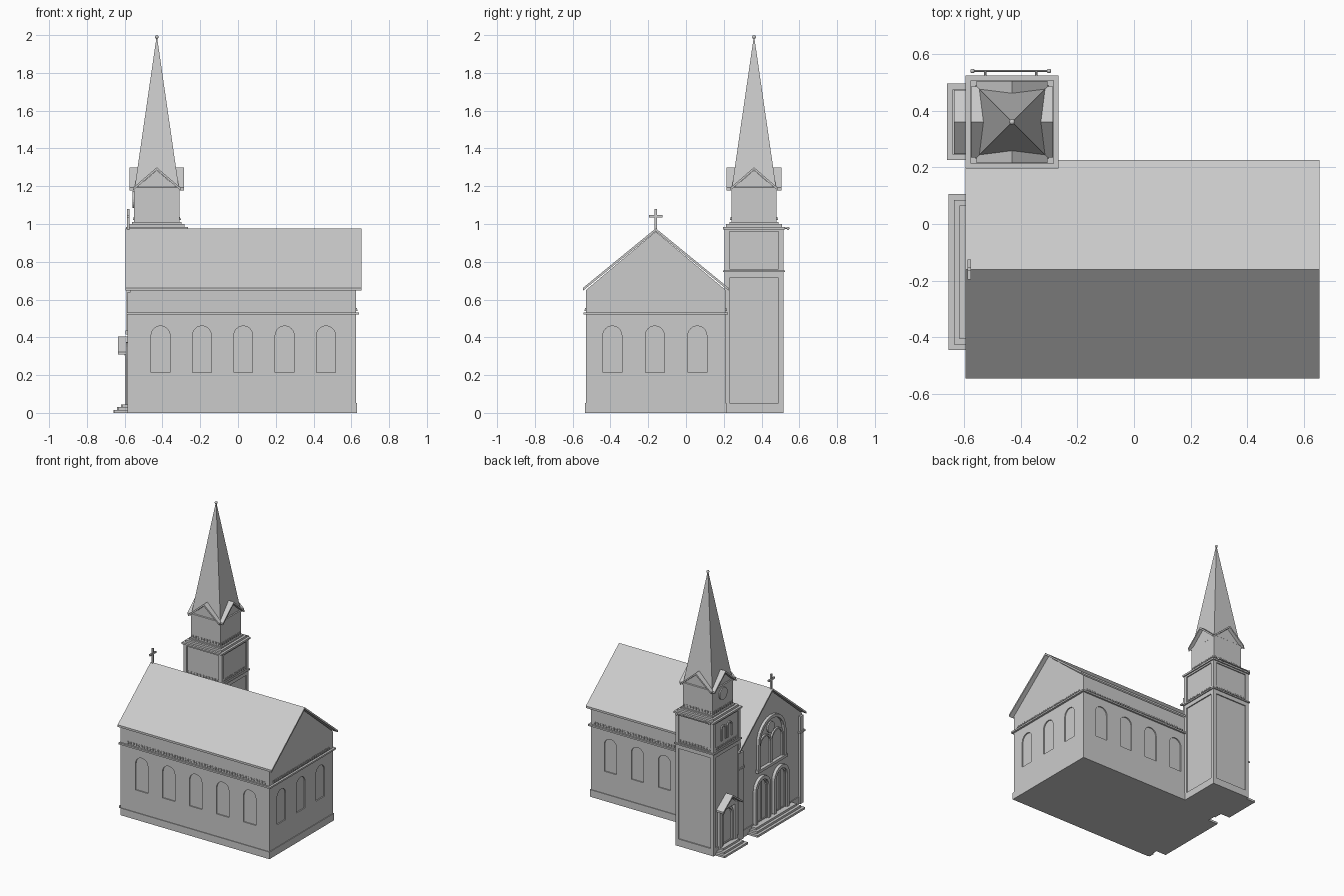
import bpy, bmesh, math
from mathutils import Vector, Matrix

old = bpy.data.objects.get("Cube")
if old:
    bpy.data.objects.remove(old)

stone = bpy.data.materials.new("pale_grey")
stone.use_nodes = True
GREY = (0.6, 0.6, 0.6, 1)
stone.diffuse_color = GREY
stone.node_tree.nodes["Principled BSDF"].inputs["Base Color"].default_value = GREY

X0, X1, Y0, Y1 = -0.57, 0.625, -0.53, 0.21     # nave walls
RIDGE, TX, TY, TW = -0.16, -0.43, 0.36, 0.155   # ridge y, tower centre and half width

# Each wall maps (along, height, outward depth) to space
WALLS = {
    "front": lambda p: lambda u, z, d: (u, p - d, z),
    "back": lambda p: lambda u, z, d: (u, p + d, z),
    "right": lambda p: lambda u, z, d: (p + d, u, z),
    "left": lambda p: lambda u, z, d: (p - d, u, z),
}


def finish(name, bm):
    bmesh.ops.recalc_face_normals(bm, faces=bm.faces)
    mesh = bpy.data.meshes.new(name)
    bm.to_mesh(mesh)
    bm.free()
    mesh.materials.append(stone)
    ob = bpy.data.objects.new(name, mesh)
    bpy.context.collection.objects.link(ob)
    return ob


def add_box(bm, x0, x1, y0, y1, z0, z1):
    size = Matrix.Diagonal((x1 - x0, y1 - y0, z1 - z0, 1))
    mid = Matrix.Translation(((x0 + x1) / 2, (y0 + y1) / 2, (z0 + z1) / 2))
    bmesh.ops.create_cube(bm, size=1, matrix=mid @ size)


def boxes(name, items):
    bm = bmesh.new()
    for b in items:
        add_box(bm, *b)
    return finish(name, bm)


def square(name, half, z0, z1):
    return boxes(name, [(TX - half, TX + half, TY - half, TY + half, z0, z1)])


def add_prism(bm, pts, wall, d0, d1):
    a = [bm.verts.new(wall(u, z, d0)) for u, z in pts]
    b = [bm.verts.new(wall(u, z, d1)) for u, z in pts]
    bm.faces.new(a)
    bm.faces.new(b[::-1])
    for i in range(len(a)):
        j = (i + 1) % len(a)
        bm.faces.new((a[i], a[j], b[j], b[i]))


def prism(name, pts, wall, d0, d1):
    bm = bmesh.new()
    add_prism(bm, pts, wall, d0, d1)
    return finish(name, bm)


def arch(c, w, z0, z1, n=12):
    r = w / 2
    curve = [(c + r * math.cos(math.pi * i / n), z1 - r + r * math.sin(math.pi * i / n))
             for i in range(n + 1)]
    return [(c + r, z0)] + curve + [(c - r, z0)]


def arch_frame(name, c, w, z0, z1, t, wall, depth):
    # Arched band open at the foot
    outer, inner = arch(c, w, z0, z1), arch(c, w - 2 * t, z0, z1 - t)
    return prism(name, outer + inner[::-1], wall, -0.002, depth)


def chevron(c, half, z0, z1, t):
    return [(c - half, z0), (c, z1), (c + half, z0), (c + half, z0 - t), (c, z1 - t), (c - half, z0 - t)]


def ball(name, pos, r):
    bm = bmesh.new()
    bmesh.ops.create_uvsphere(bm, u_segments=12, v_segments=8, radius=r, matrix=Matrix.Translation(pos))
    for f in bm.faces:
        f.smooth = True
    return finish(name, bm)


def rod(name, a, b, r):
    a, b = Vector(a), Vector(b)
    bm = bmesh.new()
    turn = (b - a).to_track_quat('Z', 'Y').to_matrix().to_4x4()
    bmesh.ops.create_cone(bm, cap_ends=True, segments=10, radius1=r, radius2=r, depth=(b - a).length,
                          matrix=Matrix.Translation((a + b) / 2) @ turn)
    return finish(name, bm)


def dentils(name, start, end, z, wall, step=0.022):
    bm = bmesh.new()
    n = int((end - start) / step)
    for i in range(n + 1):
        u = start + (end - start) * i / n
        for k in (-1, 1):
            add_prism(bm, [(u - 0.005, z), (u + 0.005, z), (u + 0.005, z + 0.012 + 0.004 * k),
                           (u - 0.005, z + 0.012 + 0.004 * k)], wall, -0.002, 0.004 if k > 0 else 0.007)
    return finish(name, bm)


front, back = WALLS["front"](Y0), WALLS["back"](Y1)
right, left = WALLS["right"](X1), WALLS["left"](X0)

# Nave walls with shallow arched window recesses
nave = prism("nave_walls", [(Y0, 0), (Y1, 0), (Y1, 0.65), (RIDGE, 0.96), (Y0, 0.65)], right, X0 - X1, 0)
bm = bmesh.new()
for i in range(5):
    x = -0.41 + 0.219 * i
    add_prism(bm, arch(x, 0.1, 0.215, 0.46), front, -0.008, 0.05)
    if i > 0:
        add_prism(bm, arch(x, 0.1, 0.215, 0.46), back, -0.008, 0.05)
for y in (-0.39, -0.165, 0.06):
    add_prism(bm, arch(y, 0.1, 0.215, 0.46), right, -0.008, 0.05)
cutter = finish("window_cutter", bm)
cutter.hide_render = True
cutter.display_type = 'WIRE'
cut = nave.modifiers.new("windows", 'BOOLEAN')
cut.operation, cut.object, cut.solver = 'DIFFERENCE', cutter, 'EXACT'

# Roof, plinth, cornice and dentils
prism("nave_roof", chevron(RIDGE, 0.385, 0.662, 0.977, 0.015), WALLS["right"](0), -0.595, 0.655)
boxes("nave_plinth", [(X0 - 0.005, X1 + 0.005, Y0 - 0.005, Y1 + 0.005, 0, 0.052)])
boxes("nave_cornice", [
    (-0.59, 0.64, Y0 - 0.013, Y0 + 0.01, 0.52, 0.532),
    (-0.59, 0.64, Y1 - 0.01, Y1 + 0.013, 0.52, 0.532),
    (X1 - 0.01, 0.64, Y0 - 0.013, Y1 + 0.013, 0.52, 0.532)])
boxes("facade_pilasters", [(X0 - 0.014, X0 + 0.01, y, y + 0.04, 0, 0.64) for y in (Y0, 0.165)])
boxes("pilaster_caps", [(X0 - 0.02, X0, y - 0.008, y + 0.048, 0.52, 0.532) for y in (Y0, 0.165)])
dentils("front_dentils", -0.52, 0.59, 0.54, front)
dentils("back_dentils", -0.25, 0.59, 0.54, back)
dentils("right_dentils", -0.48, 0.16, 0.54, right)

# Great facade window with tracery
arch_frame("great_window_frame", RIDGE, 0.32, 0.43, 0.78, 0.022, left, 0.02)
boxes("great_window_sill", [(X0 - 0.025, X0, RIDGE - 0.17, RIDGE + 0.17, 0.415, 0.435)])
for s in (-1, 1):
    arch_frame("great_window_lancet", RIDGE + s * 0.069, 0.138, 0.43, 0.66, 0.012, left, 0.012)
    # Twin doors
    y = RIDGE + s * 0.108
    arch_frame("door_frame", y, 0.175, 0.045, 0.375, 0.025, left, 0.022)
    arch_frame("door_inner_frame", y, 0.125, 0.045, 0.35, 0.01, left, 0.01)
    boxes("door_mullion", [(X0 - 0.008, X0, y - 0.004, y + 0.004, 0.045, 0.34)])
ring = [(RIDGE + 0.04 * math.cos(a), 0.69 + 0.04 * math.sin(a))
        for a in (math.tau * i / 16 for i in range(16))]
prism("great_window_roundel", ring, left, -0.002, 0.01)

# Entrance steps
for i in range(3):
    d, h = 0.02 * i, 0.015 * (i + 1)
    boxes("facade_step", [(-0.655 + d, X0, -0.445 + d, 0.105 - d, 0, h)])
    boxes("tower_step", [(-0.66 + d, TX - TW + 0.01, 0.225 + d, 0.495 - d, 0, h)])

# Ridge cross
boxes("ridge_cross", [(-0.587, -0.575, RIDGE - 0.006, RIDGE + 0.006, 0.95, 1.08),
                      (-0.587, -0.575, RIDGE - 0.035, RIDGE + 0.035, 1.035, 1.047)])

# Tower shaft with corner strips and bands
square("tower_core", TW - 0.008, 0, 0.98)
corners = []
for sx in (-1, 1):
    for sy in (-1, 1):
        x, y = TX + sx * (TW - 0.0125), TY + sy * (TW - 0.0125)
        corners.append((x - 0.0125, x + 0.0125, y - 0.0125, y + 0.0125, 0, 0.98))
boxes("tower_corners", corners)
for name, half, z0, z1 in [
        ("tower_plinth", TW, 0, 0.052), ("tower_frieze", TW, 0.715, 0.745),
        ("tower_band", 0.163, 0.745, 0.755), ("tower_band_top", TW, 0.755, 0.762),
        ("tower_top_rail", TW, 0.96, 0.975), ("tower_cornice", 0.164, 0.972, 0.985),
        ("tower_upper_cornice", 0.147, 0.985, 1.0), ("belfry_foot", 0.13, 1.0, 1.01),
        ("belfry", 0.12, 1.0, 1.19)]:
    square(name, half, z0, z1)

# Dentils and crossed gables on all four tower sides
for side, c, centre in (("front", TX, TY), ("back", TX, TY), ("right", TY, TX), ("left", TY, TX)):
    s = 1 if side in ("back", "right") else -1
    dentils("tower_dentils", c - 0.12, c + 0.12, 0.765, WALLS[side](centre + s * (TW - 0.008)))
    dentils("belfry_dentils", c - 0.105, c + 0.105, 1.02, WALLS[side](centre + s * 0.12))
    wall = WALLS[side](centre)
    prism("belfry_gable", [(c - 0.12, 1.18), (c + 0.12, 1.18), (c, 1.285)], wall, 0, 0.12)
    prism("belfry_gable_roof", chevron(c, 0.125, 1.192, 1.3, 0.014), wall, 0, 0.145)

# Spire and finial
bm = bmesh.new()
bmesh.ops.create_cone(bm, cap_ends=True, segments=4, radius1=0.118 * math.sqrt(2), radius2=0.003, depth=0.8,
                      matrix=Matrix.Translation((TX, TY, 1.585)) @ Matrix.Rotation(math.pi / 4, 4, 'Z'))
finish("spire", bm)
ball("spire_finial", (TX, TY, 1.99), 0.01)

# Tower facade: louvre roundel, twin lancets, hooded portal
tower_left = WALLS["left"](TX - TW + 0.008)
disc = [(TY + 0.045 * math.cos(a), 1.13 + 0.045 * math.sin(a))
        for a in (math.tau * i / 20 for i in range(20))]
prism("belfry_roundel", disc, WALLS["left"](TX - 0.12), -0.002, 0.008)
for s in (-1, 1):
    arch_frame("tower_lancet", TY + s * 0.035, 0.06, 0.81, 0.92, 0.01, tower_left, 0.008)
    y = TY + s * 0.085
    boxes("portal_post", [(TX - TW - 0.014, TX - TW + 0.01, y - 0.015, y + 0.015, 0.04, 0.32)])
arch_frame("portal_arch", TY, 0.13, 0.045, 0.31, 0.015, tower_left, 0.015)
prism("portal_gable", [(TY - 0.1, 0.305), (TY + 0.1, 0.305), (TY, 0.385)], tower_left, -0.002, 0.025)
prism("portal_hood", chevron(TY, 0.113, 0.322, 0.405, 0.014), tower_left, -0.002, 0.058)

# Rail behind the tower cornice
rod("tower_rail", (-0.57, 0.54, 0.977), (-0.3, 0.54, 0.977), 0.004)
for x in (-0.57, -0.3):
    ball("rail_knob", (x, 0.54, 0.977), 0.008)
for x in (-0.525, -0.345):
    rod("rail_bracket", (x, 0.515, 0.977), (x, 0.54, 0.977), 0.004)
